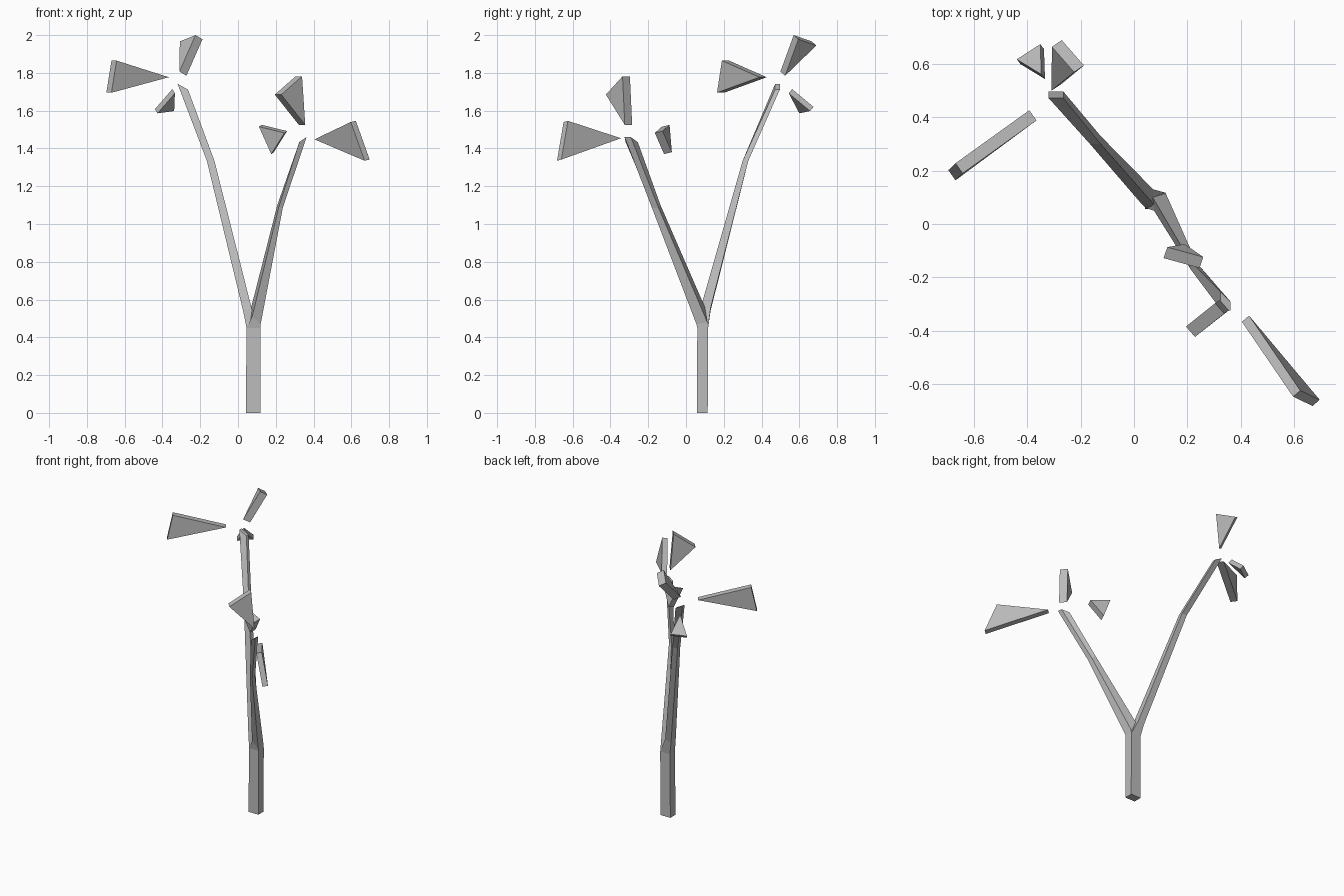
import bpy
import bmesh
from mathutils import Vector

default_cube = bpy.data.objects.get("Cube")
if default_cube:
    bpy.data.objects.remove(default_cube, do_unlink=True)

# Single plain grey material
grey = bpy.data.materials.new("plain_grey")
grey.use_nodes = True
colour = (0.5, 0.5, 0.5, 1)
grey.diffuse_color = colour
grey.node_tree.nodes["Principled BSDF"].inputs["Base Color"].default_value = colour


def loft(name, rings):
    """Join matching rings of points into a closed, flat-shaded solid."""
    bm = bmesh.new()
    loops = [[bm.verts.new(point) for point in ring] for ring in rings]
    count = len(loops[0])
    for lower, upper in zip(loops, loops[1:]):
        for i in range(count):
            j = (i + 1) % count
            bm.faces.new((lower[i], lower[j], upper[j], upper[i]))
    bm.faces.new(loops[0][::-1])
    bm.faces.new(loops[-1])
    bmesh.ops.recalc_face_normals(bm, faces=bm.faces[:])
    mesh = bpy.data.meshes.new(name)
    bm.to_mesh(mesh)
    bm.free()
    mesh.materials.append(grey)
    part = bpy.data.objects.new(name, mesh)
    bpy.context.collection.objects.link(part)
    return part


def section(x0, x1, y0, y1, z_left, z_right):
    """Rectangular cross-section, tilted by different heights at its x ends."""
    return [(x0, y0, z_left), (x1, y0, z_right), (x1, y1, z_right), (x0, y1, z_left)]


def leaf(name, tip, corner_a, corner_b, thickness):
    """Triangular slab: one triangle pushed along a thickness vector."""
    triangle = [Vector(p) for p in (tip, corner_a, corner_b)]
    return loft(name, [triangle, [p + Vector(thickness) for p in triangle]])


# Trunk
trunk_top = section(.045, .12, .06, .117, .45, .45)
loft("trunk", [section(.042, .12, .057, .115, 0, 0), trunk_top])

# Rear branch, leaning towards -x and +y
loft("rear_branch", [
    trunk_top,
    section(.027, .072, .077, .13, .54, .555),
    section(-.165, -.125, .30, .33, 1.335, 1.335),
    section(-.32, -.265, .472, .497, 1.742, 1.712),
])

# Front branch, leaning towards +x and -y, with a slight twist
loft("front_branch", [
    trunk_top,
    [(.075, .05, .51), (.12, .055, .47), (.12, .113, .48), (.07, .10, .56)],
    [(.216, -.175, 1.09), (.237, -.18, 1.085), (.235, -.145, 1.085), (.208, -.135, 1.10)],
    [(.325, -.32, 1.435), (.363, -.325, 1.46), (.363, -.292, 1.46), (.325, -.255, 1.433)],
])

# Leaves floating around the rear branch tip
leaf("rear_side_leaf", (-.393, .427, 1.777), (-.67, .228, 1.865),
     (-.697, .202, 1.695), (.027, -.038, 0))
leaf("rear_top_leaf", (-.31, .50, 1.807), (-.225, .57, 2),
     (-.308, .665, 1.967), (.037, .025, -.022))
leaf("rear_low_leaf", (-.348, .562, 1.714), (-.352, .675, 1.62),
     (-.44, .618, 1.608), (.014, -.018, -.022))

# Leaves floating around the front branch tip
leaf("front_top_leaf", (.322, -.285, 1.525), (.305, -.297, 1.782),
     (.195, -.385, 1.685), (.034, -.039, 0))
leaf("front_inner_leaf", (.19, -.075, 1.38), (.125, -.087, 1.525),
     (.26, -.124, 1.492), (-.014, -.041, -.01))
leaf("front_side_leaf", (.405, -.367, 1.448), (.597, -.648, 1.54),
     (.67, -.683, 1.335), (.027, .023, .006))
